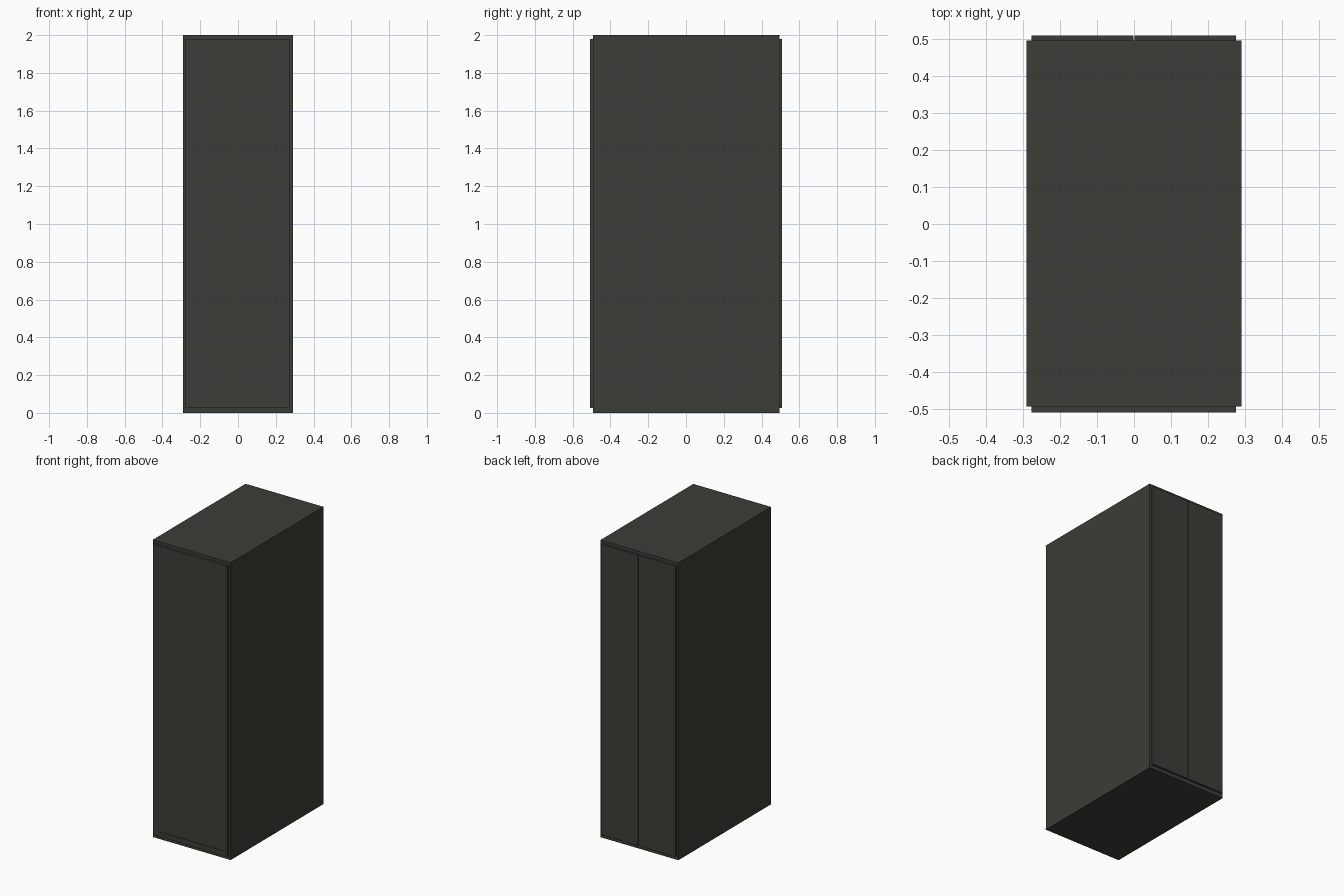
import bpy, bmesh

if "Cube" in bpy.data.objects:
    bpy.data.objects.remove(bpy.data.objects["Cube"])

def material(name, c):
    m = bpy.data.materials.new(name)
    m.diffuse_color = (*c, 1)
    m.use_nodes = True
    m.node_tree.nodes["Principled BSDF"].inputs["Base Color"].default_value = m.diffuse_color
    return m

CHARCOAL = material("charcoal", (0.046, 0.046, 0.038))

def finish(name, bm):
    bmesh.ops.recalc_face_normals(bm, faces=bm.faces)
    me = bpy.data.meshes.new(name)
    bm.to_mesh(me)
    bm.free()
    me.materials.append(CHARCOAL)
    ob = bpy.data.objects.new(name, me)
    bpy.context.collection.objects.link(ob)
    return ob

def add_box(bm, x, y, z):
    r = bmesh.ops.create_cube(bm, size=1)
    for v in r["verts"]:
        v.co = [(a + b) / 2 + c * (b - a) for (a, b), c in zip((x, y, z), v.co)]

def box(name, x, y, z):
    bm = bmesh.new()
    add_box(bm, x, y, z)
    return finish(name, bm)

def frame(name, x, y, z, inner_x, inner_z):
    # four rails around an opening
    bm = bmesh.new()
    add_box(bm, (x[0], inner_x[0]), y, z)
    add_box(bm, (inner_x[1], x[1]), y, z)
    add_box(bm, inner_x, y, (z[0], inner_z[0]))
    add_box(bm, inner_x, y, (inner_z[1], z[1]))
    return finish(name, bm)

# Cabinet body with side panels and top and bottom covers
box("cabinet_core", (-0.285, 0.285), (-0.487, 0.487), (0.006, 1.994))
for name, s in (("left_side_panel", -1), ("right_side_panel", 1)):
    box(name, sorted((s * 0.285, s * 0.29)), (-0.488, 0.493), (0.005, 1.995))
box("top_cover", (-0.29, 0.29), (-0.492, 0.495), (1.994, 2.0))
box("bottom_cover", (-0.29, 0.29), (-0.492, 0.495), (0.0, 0.006))

# Thin corner frame behind the doors
for name, y in (("front_frame", (-0.492, -0.486)), ("rear_frame", (0.486, 0.495))):
    frame(name, (-0.288, 0.288), y, (0.006, 1.994), (-0.265, 0.265), (0.035, 1.97))

# Front door with a recessed centre panel, wider on the latch side
frame("front_door_frame", (-0.277, 0.275), (-0.509, -0.491), (0.025, 1.98),
      (-0.24, 0.255), (0.057, 1.95))
box("front_door_panel", (-0.24, 0.255), (-0.506, -0.491), (0.057, 1.95))

# Split rear doors
for name, x in (("rear_door_left", (-0.277, -0.001)), ("rear_door_right", (0.001, 0.275))):
    box(name, x, (0.494, 0.509), (0.025, 1.98))
